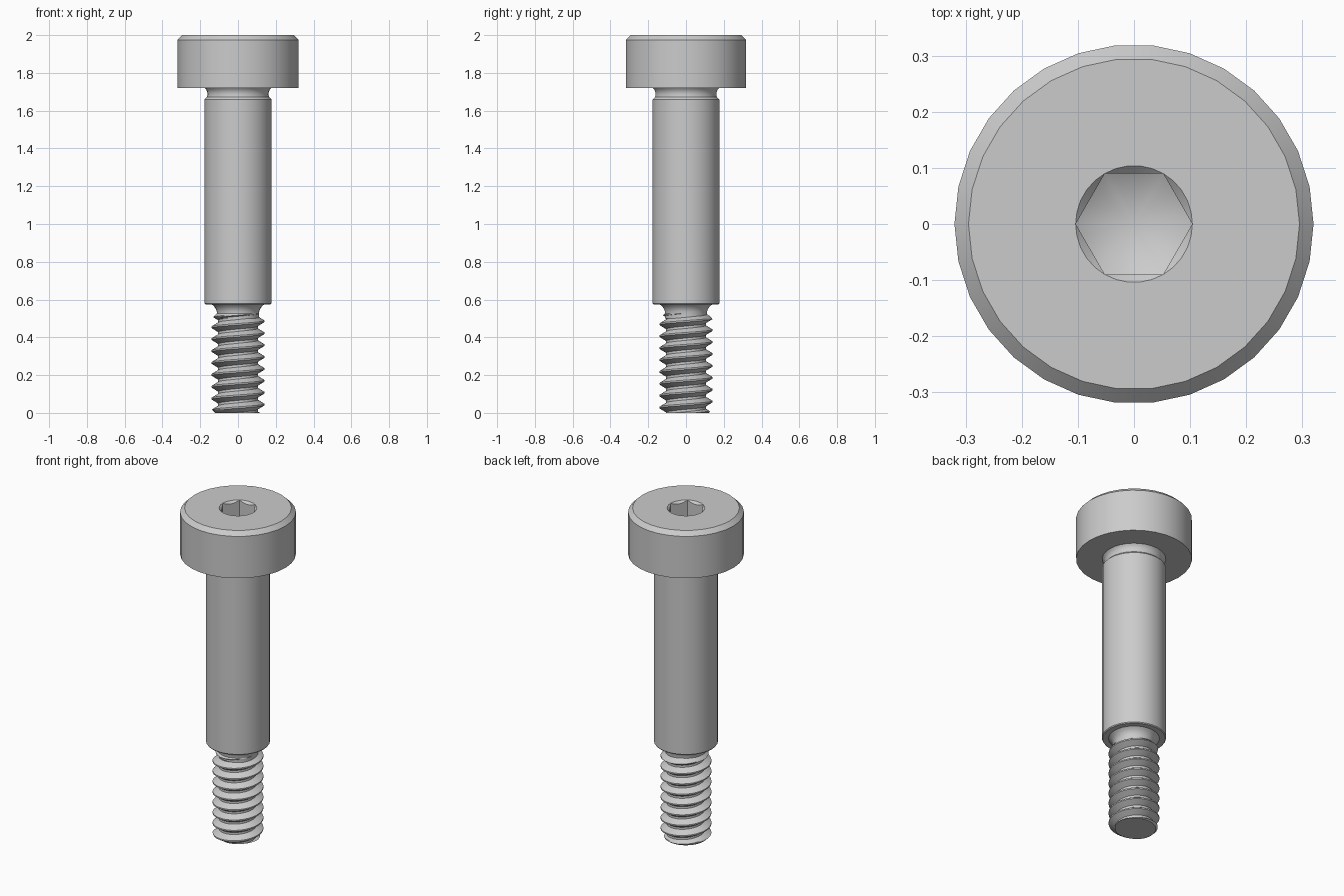
import bpy, bmesh
from math import sin, cos, pi, radians

cube = bpy.data.objects.get("Cube")
if cube:
    bpy.data.objects.remove(cube, do_unlink=True)

STEEL = (0.6, 0.6, 0.6, 1)
steel = bpy.data.materials.new("steel_grey")
steel.use_nodes = True
steel.diffuse_color = STEEL
steel.node_tree.nodes["Principled BSDF"].inputs["Base Color"].default_value = STEEL

SIDES = 30


def grid_object(name, columns):
    """Skin neighbouring columns of points into one closed, smooth-shaded solid."""
    bm = bmesh.new()
    cols = [[bm.verts.new(p) for p in col] for col in columns]
    for a, b in zip(cols, cols[1:]):
        for i in range(len(a) - 1):
            bm.faces.new((a[i], b[i], b[i + 1], a[i + 1]))
    bmesh.ops.remove_doubles(bm, verts=bm.verts[:], dist=1e-5)
    bmesh.ops.dissolve_degenerate(bm, edges=bm.edges[:], dist=1e-5)
    bmesh.ops.recalc_face_normals(bm, faces=bm.faces[:])
    mesh = bpy.data.meshes.new(name)
    bm.to_mesh(mesh)
    bm.free()
    obj = bpy.data.objects.new(name, mesh)
    bpy.context.collection.objects.link(obj)
    mesh.materials.append(steel)
    bpy.ops.object.select_all(action='DESELECT')
    obj.select_set(True)
    bpy.context.view_layer.objects.active = obj
    bpy.ops.object.shade_smooth_by_angle(angle=radians(28))
    return obj


def revolve(name, profile_at, sides=SIDES):
    """profile_at(angle) gives the (radius, z) outline at that angle."""
    angles = [2 * pi * i / sides for i in range(sides + 1)]
    return grid_object(name, [[(r * cos(t), r * sin(t), z) for r, z in profile_at(t)]
                              for t in angles])


# Head with chamfered rim and countersunk hexagonal socket
FLAT, CORNER, SOCKET_Z = 0.09, 0.104, 1.85


def head_profile(t):
    hexa = FLAT / cos(t % (pi / 3) - pi / 6)
    drop = CORNER - hexa
    return [(0, 1.72), (0.32, 1.72), (0.32, 1.975), (0.295, 2.0), (CORNER, 2.0),
            (hexa, 2.0 - drop), (hexa, SOCKET_Z + 0.58 * (hexa - CORNER) + 0.01),
            (0, SOCKET_Z - 0.05)]


revolve("head", head_profile)

# Shoulder with the rounded undercut below the head
revolve("shoulder", lambda t: [
    (0, 0.575), (0.173, 0.575), (0.177, 0.58), (0.177, 1.66), (0.164, 1.673),
    (0.162, 1.685), (0.163, 1.698), (0.168, 1.711), (0.176, 1.72), (0, 1.72)])

# Relief neck between shoulder and thread
revolve("relief_neck", lambda t: [
    (0, 0.5), (0.112, 0.5), (0.112, 0.535), (0.117, 0.55), (0.127, 0.565),
    (0.142, 0.576), (0, 0.576)])

# Right-handed screw thread with chamfered tip and run-out
PITCH, MAJOR, MINOR, TOP = 0.063, 0.14, 0.105, 0.54
CREST_Z = 0.485
STEPS = [0, 0.0625, 0.15, 0.24, 0.32, 0.4, 0.6, 0.68, 0.76, 0.85, 0.9375]


def thread_radius(z, turn):
    phase = ((z - CREST_Z) / PITCH - turn) % 1
    away = min(phase, 1 - phase)
    slope = min(max((away - 0.0625) / 0.3375, 0), 1)
    r = MAJOR + (MINOR - MAJOR) * slope
    return min(r, 0.12 + z, 0.108 + max(0, 0.53 - z))


def thread_profile(t):
    turn = t / (2 * pi)
    points = [(0, 0)]
    for k in range(-10, 3):
        for s in STEPS:
            z = min(max(CREST_Z + PITCH * (k + s + turn), 0), TOP)
            points.append((thread_radius(z, turn), z))
    return points + [(0, TOP)]


revolve("screw_thread", thread_profile, 48)
